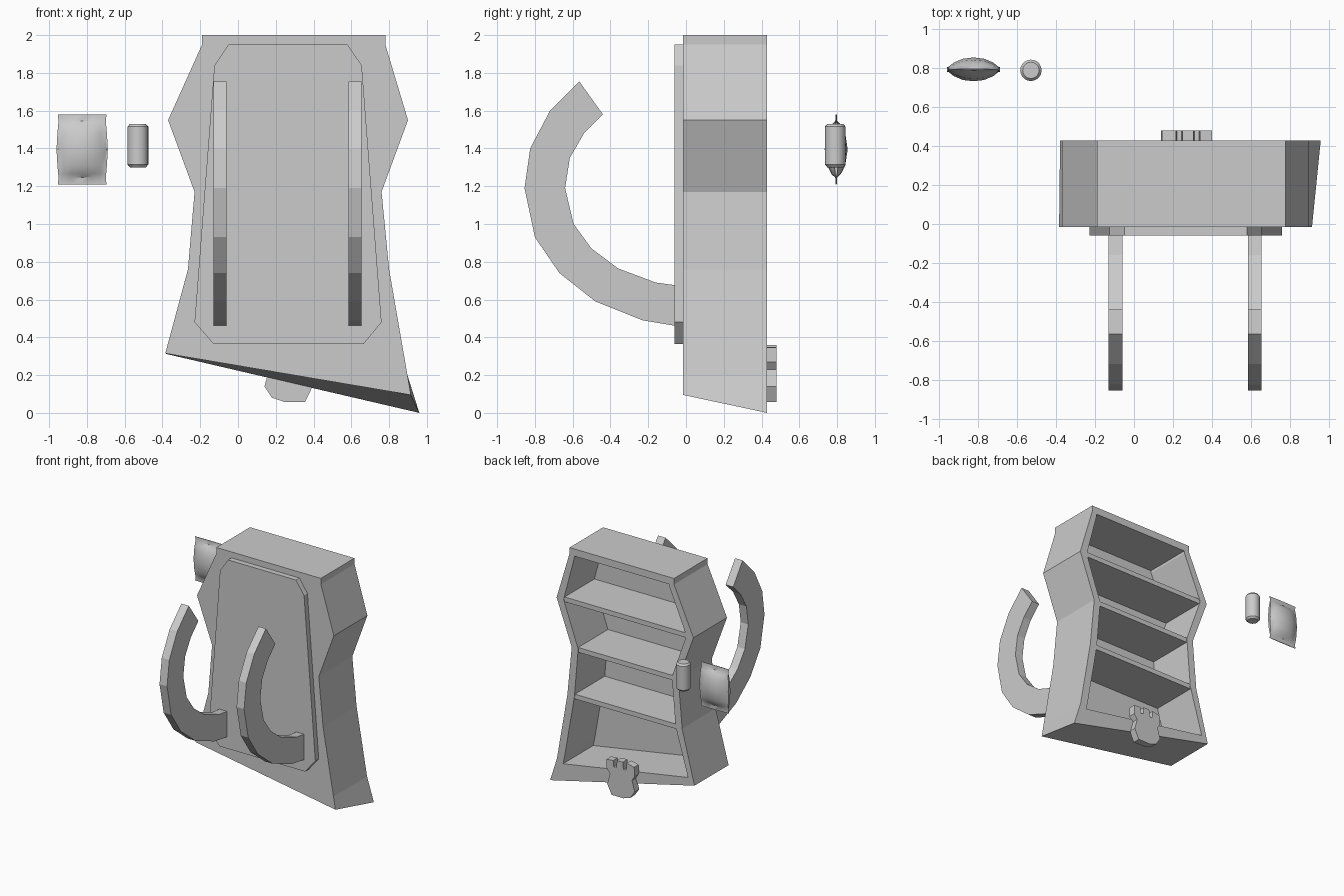
import bpy, bmesh
from math import cos, sin, pi

if "Cube" in bpy.data.objects:
    bpy.data.objects.remove(bpy.data.objects["Cube"])


def finish(name, bm, smooth=False):
    bmesh.ops.recalc_face_normals(bm, faces=bm.faces)
    mesh = bpy.data.meshes.new(name)
    bm.to_mesh(mesh)
    bm.free()
    ob = bpy.data.objects.new(name, mesh)
    bpy.context.collection.objects.link(ob)
    if smooth:
        bpy.ops.object.select_all(action='DESELECT')
        ob.select_set(True)
        bpy.context.view_layer.objects.active = ob
        bpy.ops.object.shade_smooth_by_angle(angle=0.6)
    return ob


def loft(name, rings, smooth=False):
    """Skin a list of equal-length point rings and cap both ends."""
    bm = bmesh.new()
    vs = [[bm.verts.new(p) for p in ring] for ring in rings]
    n = len(vs[0])
    for a, b in zip(vs, vs[1:]):
        for i in range(n):
            j = (i + 1) % n
            bm.faces.new((a[i], a[j], b[j], b[i]))
    bm.faces.new(vs[0])
    bm.faces.new(vs[-1])
    return finish(name, bm, smooth)


def plate(name, outline, y0, y1):
    """Extrude an x,z outline along y."""
    return loft(name, [[(x, y, z) for x, z in outline] for y in (y0, y1)])


# Crooked body: front outline, back outline, opening rim, cavity floor
outer_right = [(.78, 2), (.78, 1.95), (.90, 1.55), (.76, 1.17), (.80, .76), (.897, .2)]
outer_left = [(-.265, .76), (-.23, 1.17), (-.37, 1.55), (-.19, 1.95), (-.19, 2)]
front = outer_right + [(.915, .095), (-.385, .315)] + outer_left
back = outer_right + [(.96, 0), (-.38, .312)] + outer_left
inner = [(.735, 1.94), (.737, 1.92), (.835, 1.55), (.70, 1.17), (.735, .76), (.825, .24),
         (.84, .17), (-.32, .365),
         (-.205, .76), (-.17, 1.17), (-.305, 1.55), (-.147, 1.92), (-.145, 1.94)]
loft("backpack_body", [[(x, y, z) for x, z in ring] for ring, y in
                       ((front, -.015), (back, .43), (inner, .43), (inner, .03))])

# Shelves inside the open back
for i, (z, x0, x1) in enumerate([(1.55, -.32, .85), (1.16, -.19, .72), (.76, -.22, .755)]):
    plate(f"shelf_{i + 1}", [(x0, z - .02), (x1, z - .02), (x1, z + .02), (x0, z + .02)], .02, .425)

# Padded panel on the front
plate("front_panel", [(-.05, 1.95), (.58, 1.95), (.655, 1.84), (.76, .48), (.665, .365),
                      (-.13, .365), (-.23, .48), (-.125, 1.84)], -.06, -.01)

# Two curved shoulder straps
strap = [(-.05, .46), (-.23, .49), (-.48, .59), (-.67, .74), (-.80, .93), (-.855, 1.19),
         (-.825, 1.40), (-.72, 1.60), (-.565, 1.755), (-.44, 1.58), (-.54, 1.48), (-.615, 1.35),
         (-.64, 1.19), (-.595, 1.0), (-.50, .87), (-.36, .765), (-.16, .69), (-.05, .675)]
for side, x in (("left", -.13), ("right", .585)):
    loft(f"strap_{side}", [[(x + d, y, z) for y, z in strap] for d in (0, .07)])

# Notched clasp on the lower back rim
plate("clasp", [(.14, .14), (.18, .08), (.245, .058), (.355, .058), (.395, .14), (.37, .23),
                (.40, .27), (.40, .345), (.34, .35), (.335, .30), (.31, .30), (.305, .36),
                (.25, .36), (.245, .30), (.22, .30), (.215, .36), (.145, .345), (.14, .27),
                (.165, .23)], .42, .48)

# Small can floating beside the bag
loft("can", [[(-.53 + r * cos(a * pi / 10), .79 + r * sin(a * pi / 10), z) for a in range(20)]
             for z, r in ((1.30, .042), (1.315, .055), (1.515, .055), (1.53, .042))], True)


# Puffy snack packet with flat crimped ends
def lens(z, w, h):
    ts = [-1, -.95, -.75, -.4, 0, .4, .75, .95, 1]
    bulge = lambda t: h * max(1 - abs(t) ** 2.2, .12) ** .75
    return ([(-.825 + w * t, .795 - bulge(t), z) for t in ts] +
            [(-.825 + w * t, .795 + bulge(t), z) for t in reversed(ts)])


loft("snack_packet", [lens(*r) for r in (
    (1.21, .129, .003), (1.245, .125, .005), (1.265, .127, .025), (1.31, .131, .048),
    (1.395, .136, .061), (1.48, .131, .048), (1.525, .127, .025), (1.545, .125, .005),
    (1.58, .129, .003))], True)
